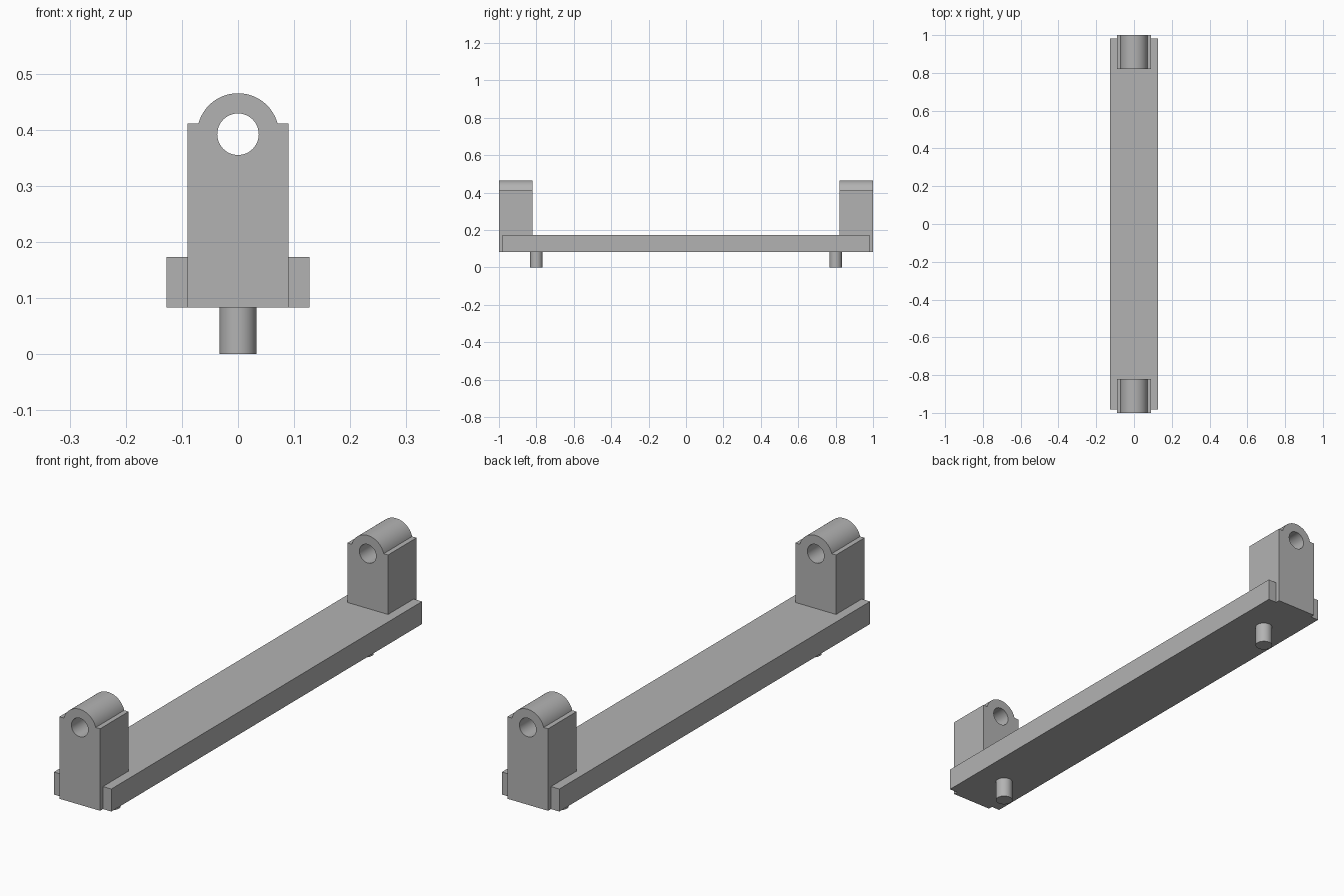
import bpy, bmesh, math

if "Cube" in bpy.data.objects:
    bpy.data.objects.remove(bpy.data.objects["Cube"])

grey = bpy.data.materials.new("plain grey")
grey.diffuse_color = (0.45, 0.45, 0.45, 1)
grey.use_nodes = True
grey.node_tree.nodes["Principled BSDF"].inputs["Base Color"].default_value = grey.diffuse_color

BASE_Z, BASE_TOP = 0.083, 0.173
POST_HALF, POST_TOP = 0.09, 0.411
HOLE_Z, HOLE_R, BOSS_R = 0.392, 0.037, 0.073


def finish(name, bm):
    bmesh.ops.recalc_face_normals(bm, faces=bm.faces)
    mesh = bpy.data.meshes.new(name)
    bm.to_mesh(mesh)
    bm.free()
    mesh.materials.append(grey)
    obj = bpy.data.objects.new(name, mesh)
    bpy.context.collection.objects.link(obj)
    bpy.ops.object.select_all(action='DESELECT')
    obj.select_set(True)
    bpy.context.view_layer.objects.active = obj
    bpy.ops.object.shade_smooth_by_angle(angle=math.radians(30))
    return obj


def extrude_loops(name, loops, to_3d, vec):
    """Fill an outline (with optional holes) and extrude it into a solid."""
    bm = bmesh.new()
    edges = []
    for loop in loops:
        vs = [bm.verts.new(to_3d(*p)) for p in loop]
        edges += [bm.edges.new((vs[i - 1], vs[i])) for i in range(len(vs))]
    bmesh.ops.triangle_fill(bm, edges=edges, use_beauty=True)
    ret = bmesh.ops.extrude_face_region(bm, geom=bm.faces[:], use_keep_orig=True)
    moved = [g for g in ret["geom"] if isinstance(g, bmesh.types.BMVert)]
    bmesh.ops.translate(bm, verts=moved, vec=vec)
    return finish(name, bm)


def circle(cx, cy, r, n=48):
    return [(cx + r * math.cos(2 * math.pi * i / n),
             cy + r * math.sin(2 * math.pi * i / n)) for i in range(n)]


# Long flat base bar
bar = [(-0.127, -0.982), (0.127, -0.982), (0.127, 0.982), (-0.127, 0.982)]
extrude_loops("base_bar", [bar], lambda x, y: (x, y, BASE_Z),
              (0, 0, BASE_TOP - BASE_Z))

# Post outline: square shoulders with a round bearing top
start = math.asin((POST_TOP - HOLE_Z) / BOSS_R)
steps = 36
arc = [(BOSS_R * math.cos(a), HOLE_Z + BOSS_R * math.sin(a))
       for a in (start + (math.pi - 2 * start) * i / steps for i in range(steps + 1))]
outline = ([(-POST_HALF, BASE_Z), (POST_HALF, BASE_Z), (POST_HALF, POST_TOP)]
           + arc + [(-POST_HALF, POST_TOP)])
hole = circle(0, HOLE_Z, HOLE_R)

for side, s in (("front", -1), ("back", 1)):
    # Upright post with a through hole
    extrude_loops(side + "_post", [outline, hole],
                  lambda x, z: (x, s * 0.82, z), (0, s * 0.18, 0))
    # Locating pin under the bar
    extrude_loops(side + "_pin", [circle(0, s * 0.8, 0.033)],
                  lambda x, y: (x, y, 0), (0, 0, BASE_Z))
